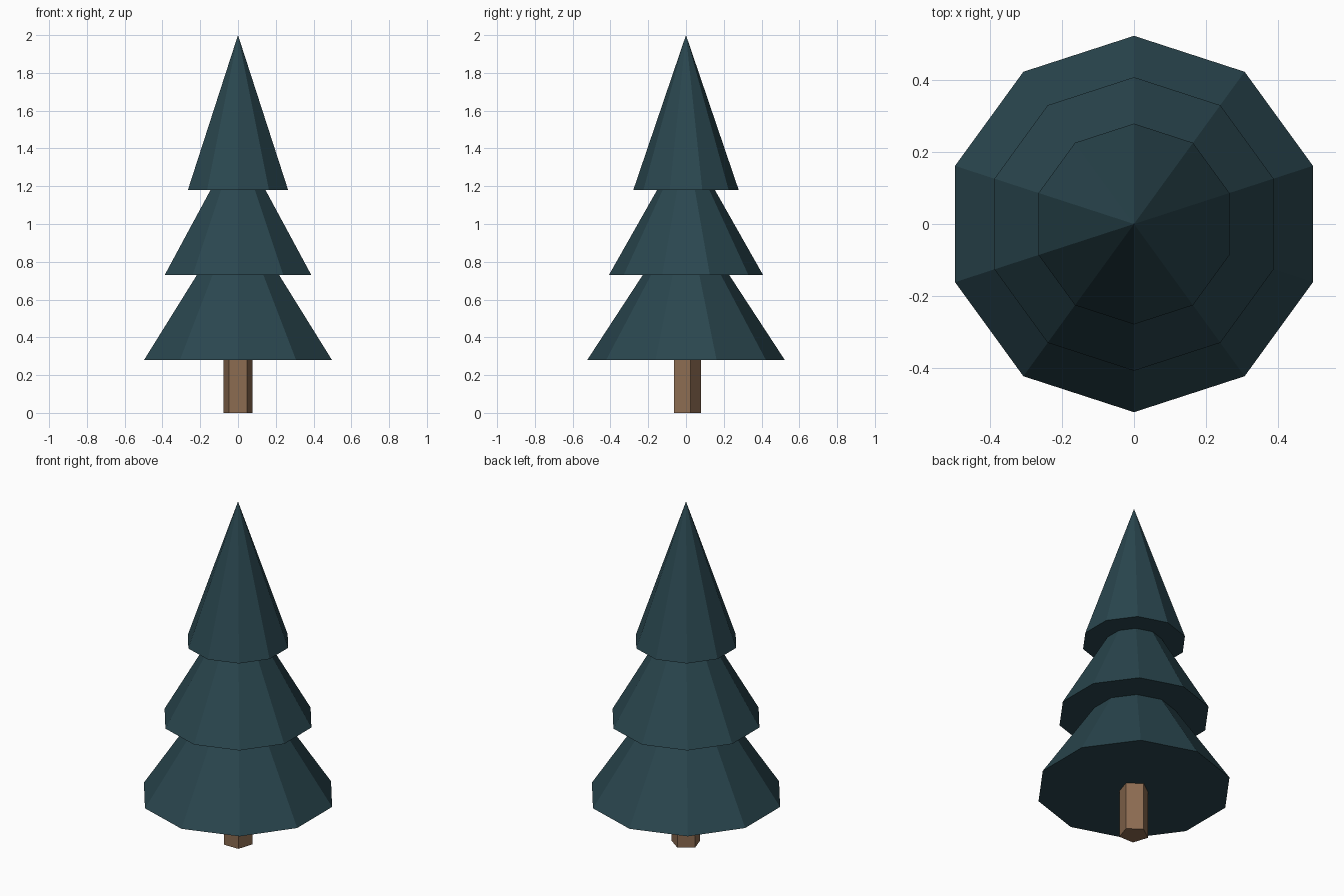
import bpy
import bmesh
from math import cos, sin, pi, tau

cube = bpy.data.objects.get("Cube")
if cube:
    bpy.data.objects.remove(cube, do_unlink=True)


def make_material(name, rgb):
    mat = bpy.data.materials.new(name)
    mat.use_nodes = True
    mat.diffuse_color = (*rgb, 1)
    bsdf = next(n for n in mat.node_tree.nodes if n.type == "BSDF_PRINCIPLED")
    bsdf.inputs["Base Color"].default_value = (*rgb, 1)
    bsdf.inputs["Roughness"].default_value = 0.9
    return mat


def make_solid(name, sides, radius, z_low, z_high, mat, pointed):
    """Closed flat-sided cone or prism with one corner on +y."""
    bm = bmesh.new()

    def ring(z):
        angles = [pi / 2 + tau * i / sides for i in range(sides)]
        return [bm.verts.new((radius * cos(a), radius * sin(a), z)) for a in angles]

    low = ring(z_low)
    bm.faces.new(low[::-1])
    if pointed:
        tip = bm.verts.new((0, 0, z_high))
        for i in range(sides):
            bm.faces.new((low[i], low[(i + 1) % sides], tip))
    else:
        high = ring(z_high)
        bm.faces.new(high)
        for i in range(sides):
            j = (i + 1) % sides
            bm.faces.new((low[i], low[j], high[j], high[i]))
    mesh = bpy.data.meshes.new(name)
    bm.to_mesh(mesh)
    bm.free()
    mesh.materials.append(mat)
    obj = bpy.data.objects.new(name, mesh)
    bpy.context.collection.objects.link(obj)
    return obj


needles = make_material("dark teal needles", (0.023, 0.062, 0.078))
bark = make_material("brown bark", (0.265, 0.15, 0.083))

# Five-sided trunk
make_solid("trunk", 5, 0.08, 0, 0.32, bark, pointed=False)

# Three stacked ten-sided tiers of foliage
tiers = [
    ("lower_foliage", 0.523, 0.28, 1.08),
    ("middle_foliage", 0.408, 0.73, 1.45),
    ("upper_foliage", 0.279, 1.18, 2.0),
]
for name, radius, base, tip in tiers:
    make_solid(name, 10, radius, base, tip, needles, pointed=True)
